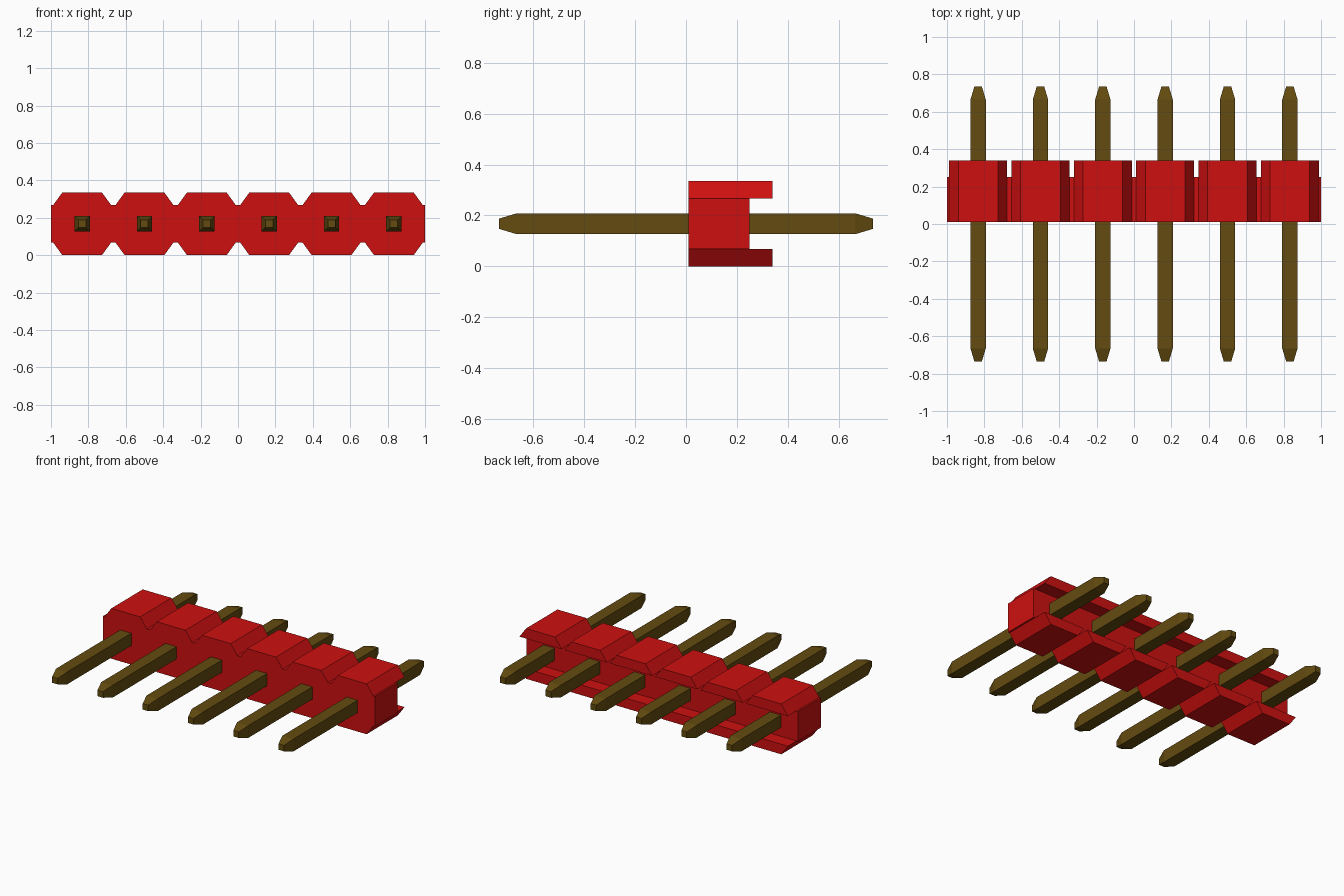
import bpy
import bmesh

cube = bpy.data.objects.get("Cube")
if cube:
    bpy.data.objects.remove(cube, do_unlink=True)

PINS = 6
PITCH = 2 / PINS
MID_Z = 0.1675           # height of the pin axis
FRONT, CORE_BACK, RAIL_BACK = 0.01, 0.25, 0.34
CORE_HALF = 0.1          # half height of the core
RAIL_TOP = 0.1675        # rail face, measured from the pin axis


def material(name, rgb):
    mat = bpy.data.materials.new(name)
    mat.use_nodes = True
    mat.diffuse_color = (*rgb, 1)
    bsdf = next(n for n in mat.node_tree.nodes if n.type == 'BSDF_PRINCIPLED')
    bsdf.inputs["Base Color"].default_value = (*rgb, 1)
    return mat


def loft(name, sections, mat, location):
    """Skin a solid through matching closed loops and cap both ends."""
    bm = bmesh.new()
    rings = [[bm.verts.new(p) for p in s] for s in sections]
    n = len(rings[0])
    for a, b in zip(rings, rings[1:]):
        for i in range(n):
            j = (i + 1) % n
            bm.faces.new((a[i], a[j], b[j], b[i]))
    bm.faces.new(rings[0])
    bm.faces.new(rings[-1])
    bmesh.ops.recalc_face_normals(bm, faces=bm.faces)
    mesh = bpy.data.meshes.new(name)
    bm.to_mesh(mesh)
    bm.free()
    mesh.materials.append(mat)
    obj = bpy.data.objects.new(name, mesh)
    obj.location = location
    bpy.context.collection.objects.link(obj)
    return obj


def prism(name, profile, y0, y1, mat, location):
    return loft(name, [[(x, y, z) for x, z in profile] for y in (y0, y1)], mat, location)


def square(half, y):
    return [(-half, y, -half), (half, y, -half), (half, y, half), (-half, y, half)]


red = material("red plastic", (0.62, 0.005, 0.005))
brass = material("dark brass", (0.125, 0.07, 0.005))

# Continuous core bar
prism("housing_core", [(-1, -CORE_HALF), (1, -CORE_HALF), (1, CORE_HALF), (-1, CORE_HALF)],
      FRONT, CORE_BACK, red, (0, 0, MID_Z))

# Chamfered rail segments above and below, and a tapered pin for each position
rail = [(-0.155, CORE_HALF), (0.155, CORE_HALF), (0.106, RAIL_TOP), (-0.106, RAIL_TOP)]
for i in range(PINS):
    at = ((i - (PINS - 1) / 2) * PITCH, 0, MID_Z)
    for side, sign in (("upper", 1), ("lower", -1)):
        prism(f"{side}_rail_{i + 1}", [(x, sign * z) for x, z in rail],
              FRONT, RAIL_BACK, red, at)
    loft(f"pin_{i + 1}", [square(0.02, -0.735), square(0.041, -0.665),
                          square(0.041, 0.665), square(0.02, 0.735)], brass, at)
